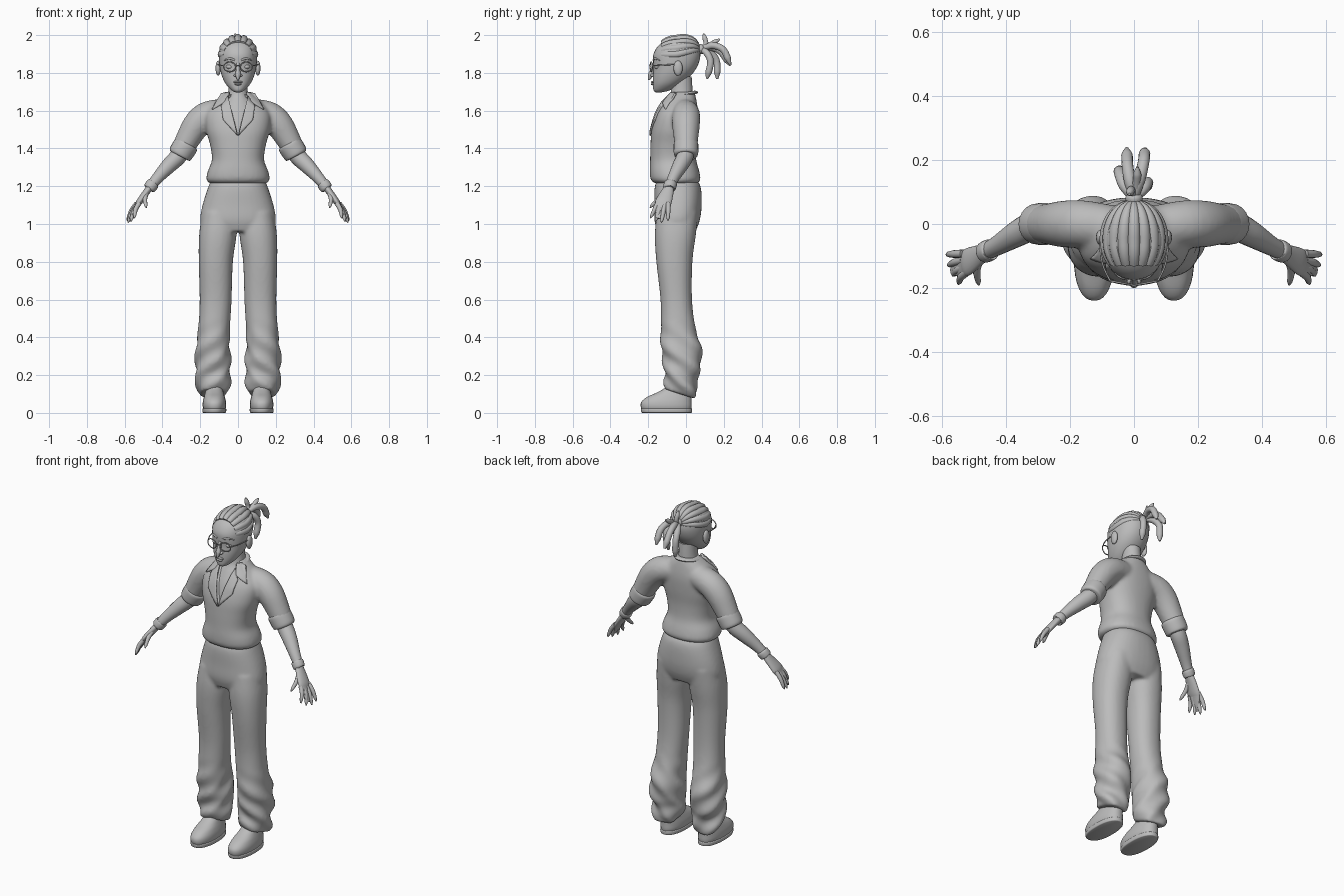
import bpy, bmesh, math
from mathutils import Vector, Matrix

cube = bpy.data.objects.get("Cube")
if cube:
    bpy.data.objects.remove(cube)

grey = bpy.data.materials.new("plain grey")
grey.use_nodes = True
COLOUR = (0.5, 0.5, 0.5, 1)
grey.diffuse_color = COLOUR
grey.node_tree.nodes["Principled BSDF"].inputs["Base Color"].default_value = COLOUR
X, Y, Z = Vector((1, 0, 0)), Vector((0, 1, 0)), Vector((0, 0, 1))


def interpolate(pts, steps):
    out = []
    for i in range(len(pts) - 1):
        quad = [pts[max(0, min(len(pts) - 1, i + k))] for k in (-1, 0, 1, 2)]
        for s in range(steps):
            t = s / steps
            out.append([b + .5 * t * (c - a + t * (2*a - 5*b + 4*c - d + t * (3*(b - c) + d - a)))
                        for a, b, c, d in zip(*quad)])
    return out + [list(pts[-1])]


def loft(bm, rings, ref=X, level=False, power=2, n=20, steps=4, tip=False, side=1):
    """Skin rings (x, y, z, a, b) across the path, or level ones."""
    rings = interpolate([r if len(r) == 5 else (*r, r[3]) for r in rings], steps)
    pos = [Vector(r[:3]) for r in rings]
    tang = [Z if level else (pos[min(i + 1, len(pos) - 1)] - pos[max(i - 1, 0)]).normalized()
            for i in range(len(pos))]
    if tip:
        a, b = rings[-1][3:]
        for k in (.4, .75, .95):
            pos.append(pos[len(rings) - 1] + tang[-1] * a * k)
            f = math.sqrt(1 - k * k)
            rings.append([*pos.pop(), a * f, b * f])
            pos.append(Vector(rings[-1][:3]))
            tang.append(tang[-1])
            pos_end = pos[-1]
            pos = pos[:-1] + [pos_end]
            if k < .95:
                rings[-1], keep = rings[-1], None
    loops = []
    for p, t, r in zip(pos, tang, rings):
        u = (ref - t * ref.dot(t)).normalized()
        v = t.cross(u)
        loop = []
        for k in range(n):
            w = math.tau * k / n
            c, s = math.cos(w), math.sin(w)
            q = p + u * math.copysign(abs(c) ** (2 / power), c) * max(r[3], .002) \
                + v * math.copysign(abs(s) ** (2 / power), s) * max(r[4], .002)
            loop.append(bm.verts.new((q.x * side, q.y, q.z)))
        loops.append(loop)
    for lo, hi in zip(loops, loops[1:]):
        for k in range(n):
            bm.faces.new((lo[k], lo[k - 1], hi[k - 1], hi[k]))
    bm.faces.new(loops[0])
    bm.faces.new(loops[-1])


def body(rows, cx=0):
    """Turn (height, half width, front, back) rows into level rings."""
    return [(cx, (f + b) / 2, z, w, (b - f) / 2) for z, w, f, b in rows]


def ball(bm, centre, size):
    mat = Matrix.Translation(centre) @ Matrix.Diagonal((*size, 1))
    bmesh.ops.create_uvsphere(bm, u_segments=20, v_segments=12, radius=1, matrix=mat)


def finish(name, bm, mirror=False, voxel=0, angle=50):
    bmesh.ops.recalc_face_normals(bm, faces=bm.faces)
    me = bpy.data.meshes.new(name)
    bm.to_mesh(me)
    bm.free()
    me.materials.append(grey)
    ob = bpy.data.objects.new(name, me)
    bpy.context.collection.objects.link(ob)
    bpy.ops.object.select_all(action='DESELECT')
    ob.select_set(True)
    bpy.context.view_layer.objects.active = ob
    bpy.ops.object.shade_smooth_by_angle(angle=math.radians(angle))
    if mirror:
        ob.modifiers.new("Mirror", 'MIRROR').use_mirror_merge = False
    if voxel:
        mod = ob.modifiers.new("Blend", 'REMESH')
        mod.mode, mod.voxel_size, mod.use_smooth_shade = 'VOXEL', voxel, True
        mod = ob.modifiers.new("Soften", 'SMOOTH')
        mod.factor, mod.iterations = .5, 6
    return ob


def tube(name, *paths, mirror=False, **kw):
    bm = bmesh.new()
    for path in paths:
        loft(bm, path, **kw)
    return finish(name, bm, mirror)


# Shirt: torso and sleeves blended together
SHIRT = [(1.215, .15, -.165, .06), (1.235, .168, -.187, .077), (1.28, .16, -.192, .07),
         (1.34, .138, -.19, .054), (1.42, .148, -.188, .052), (1.5, .17, -.182, .06),
         (1.58, .172, -.16, .064), (1.64, .13, -.13, .058), (1.68, .085, -.1, .05), (1.7, .06, -.08, .045)]
bm = bmesh.new()
loft(bm, body(SHIRT), level=True, power=2.3, n=40)
for side in (1, -1):
    loft(bm, [(.05, -.01, 1.6, .065), (.155, 0, 1.578, .074), (.215, 0, 1.53, .074),
              (.265, 0, 1.45, .065), (.298, 0, 1.385, .058)], ref=Y, side=side)
shirt = finish("shirt", bm, voxel=.01)

# Wedge that opens the neckline
bm = bmesh.new()
ends = [[bm.verts.new((x, y, z)) for x, z in ((0, 1.47), (.07, 1.74), (-.07, 1.74))] for y in (-.3, -.05)]
bm.faces.new(ends[0])
bm.faces.new(ends[1])
for k in range(3):
    bm.faces.new((ends[0][k], ends[0][k - 1], ends[1][k - 1], ends[1][k]))
cutter = finish("neckline_cutter", bm)
cutter.hide_render = True
cutter.display_type = 'WIRE'
cut = shirt.modifiers.new("Neckline", 'BOOLEAN')
cut.operation, cut.object, cut.solver = 'DIFFERENCE', cutter, 'EXACT'

# Neck and upper chest
tube("neck_and_chest", body([(1.42, .07, -.17, 0), (1.5, .09, -.165, 0), (1.58, .1, -.142, .01),
     (1.64, .08, -.11, .03), (1.69, .053, -.082, .035), (1.78, .048, -.075, .03)]), level=True, n=28)


def shirt_front(x, z):
    for lo, hi in zip(SHIRT, SHIRT[1:]):
        if lo[0] <= z <= hi[0]:
            t = (z - lo[0]) / (hi[0] - lo[0])
            _, w, f, b = [p + (q - p) * t for p, q in zip(lo, hi)]
            return (f + b) / 2 - (b - f) / 2 * (1 - min(abs(x) / w, .93) ** 2.3) ** .43 - .004
    return -.085


# Collar points and lapels laid on the shirt front
bm = bmesh.new()
for outline in ([(.045, 1.695), (.09, 1.69), (.135, 1.605), (.07, 1.645)],
                [(.052, 1.675), (.088, 1.625), (.078, 1.55), (.002, 1.467)]):
    bm.faces.new([bm.verts.new((x, 0, z)) for x, z in outline])
bmesh.ops.subdivide_edges(bm, edges=bm.edges[:], cuts=6, use_grid_fill=True)
for v in bm.verts:
    v.co.y = shirt_front(v.co.x, v.co.z)
lapels = finish("collar_lapels", bm, mirror=True)
thick = lapels.modifiers.new("Thickness", 'SOLIDIFY')
thick.thickness, thick.offset = .012, 0
tube("collar_stand", [(.058 * math.sin(a), -.02 + .066 * math.cos(a), 1.685 + .012 * math.cos(a), .009, .018)
                      for a in [math.radians(d) for d in range(-140, 141, 20)]], ref=Z, n=12, steps=2)

# Rolled sleeve cuffs, forearms and wristbands
tube("sleeve_cuff", [(.268, 0, 1.43, .055), (.273, 0, 1.422, .065), (.29, 0, 1.395, .066),
                     (.307, 0, 1.368, .063), (.311, 0, 1.361, .053)], ref=Y, mirror=True)
tube("forearm", [(.27, 0, 1.43, .045), (.315, -.005, 1.36, .045), (.365, -.03, 1.31, .041),
                 (.425, -.066, 1.245, .031), (.47, -.09, 1.19, .025)], ref=Y, mirror=True)
tube("wristband", [(.448, -.08, 1.217, .026), (.451, -.081, 1.213, .034), (.468, -.089, 1.19, .033),
                   (.471, -.09, 1.186, .025)], ref=Y, mirror=True)

# Hands
bm = bmesh.new()
loft(bm, [(.462, -.087, 1.2, .024, .02), (.488, -.1, 1.165, .034, .018), (.52, -.118, 1.12, .043, .017),
          (.532, -.125, 1.1, .04, .013)], ref=Y, tip=True)
for base, end in (((.535, -.093, 1.11), (.58, -.095, 1.035)), ((.534, -.113, 1.1), (.576, -.127, 1.025)),
                  ((.53, -.134, 1.1), (.563, -.156, 1.03)), ((.523, -.15, 1.11), (.547, -.18, 1.048)),
                  ((.485, -.115, 1.165), (.488, -.178, 1.1))):
    mid = [(p + q) / 2 for p, q in zip(base, end)]
    mid[0] += .006
    loft(bm, [(*base, .013), (*mid, .012), (*end, .009)], ref=Y, n=12, tip=True)
finish("hand", bm, mirror=True)

# Trousers: pelvis and creased legs blended together
bm = bmesh.new()
loft(bm, body([(1.25, .135, -.14, .04), (1.2, .156, -.165, .077), (1.1, .188, -.167, .083), (1.02, .2, -.167, .073),
               (.96, .18, -.15, .05)]), level=True, power=2.3, n=40)
LEG = [(1.06, .005, .19, -.155, .065), (.94, .008, .206, -.165, .052), (.8, .027, .208, -.157, .034),
       (.6, .034, .203, -.135, .032), (.45, .042, .21, -.133, .05), (.35, .044, .222, -.133, .08),
       (.25, .038, .226, -.12, .08), (.19, .04, .222, -.115, .055), (.14, .044, .22, -.115, .063),
       (.1, .055, .203, -.105, .048)]
for side in (1, -1):
    loft(bm, [((i + o) / 2, (f + b) / 2, z, (o - i) / 2, (b - f) / 2) for z, i, o, f, b in LEG],
         level=True, power=2.2, n=32, steps=6, side=side)
for v in bm.verts:
    x, y, z = v.co
    if z < .5:
        a = math.atan2(y + .02, abs(x) - .13)
        d = .009 * math.sin(z * 48 + 3 * a) * min(1, (.5 - z) * 5)
        v.co += Vector((math.copysign(math.cos(a), x), math.sin(a), 0)) * d
    if z < .3:
        v.co.z -= (y + .03) * .5 * (1 - z / .3)
finish("trousers", bm, voxel=.009)

# Shoes
tube("shoe", body([(.012, .056, -.232, .026), (.035, .062, -.24, .03), (.06, .061, -.235, .03), (.085, .055, -.205, .03),
                   (.11, .048, -.15, .026), (.14, .043, -.105, .02), (.2, .04, -.08, .015)], .125),
     level=True, power=2.3, n=32, mirror=True)
tube("shoe_sole", body([(0, .058, -.23, .027), (.004, .062, -.236, .031), (.02, .063, -.239, .032),
                        (.024, .058, -.234, .028)], .125), level=True, power=2.3, n=32, mirror=True)

# Head with nose, lips and ears
bm = bmesh.new()
loft(bm, body([(1.697, .012, -.16, -.13), (1.708, .034, -.172, -.085), (1.74, .064, -.175, -.03), (1.78, .084, -.175, .02),
               (1.82, .095, -.172, .052), (1.86, .1, -.174, .07), (1.9, .1, -.172, .076), (1.94, .092, -.15, .066),
               (1.97, .068, -.115, .035), (1.985, .035, -.085, -.005), (1.988, .01, -.06, -.03)]),
     level=True, power=2.15, n=36)
loft(bm, [(0, -.168, 1.85, .009), (0, -.177, 1.82, .011), (0, -.187, 1.79, .014)], n=12, tip=True)
for z, size in ((1.752, (.025, .011, .006)), (1.741, (.02, .012, .007))):
    ball(bm, (0, -.174, z), size)
for side in (1, -1):
    ball(bm, (side * .013, -.177, 1.787), (.01, .012, .008))
    ball(bm, (side * .105, -.042, 1.825), (.014, .024, .04))
finish("head", bm)
bm = bmesh.new()
ball(bm, (.042, -.15, 1.832), (.021, .017, .013))
finish("eye", bm, mirror=True)
tube("eyebrow", [(.018, -.172, 1.868, .005), (.045, -.163, 1.876, .006), (.073, -.138, 1.866, .003)],
     ref=Z, n=8, mirror=True)

# Glasses
rim = [(.044 + .032 * math.cos(a), -.184 + .006 * math.cos(a), 1.832 + .026 * math.sin(a), .003)
       for a in [math.tau * k / 24 for k in range(25)]]
tube("glasses_frame", rim, ref=Y, n=8, steps=1, mirror=True)
tube("glasses_temple", [(.075, -.178, 1.838, .003), (.1, -.12, 1.842, .003), (.108, -.03, 1.845, .003)],
     n=8, mirror=True)
tube("glasses_bridge", [(-.014, -.189, 1.836, .003), (0, -.192, 1.84, .003), (.014, -.189, 1.836, .003)], ref=Z, n=8)

# Braided rows swept from the hairline to the ponytail
rows = []
for k in range(-4, 5):
    phi, row = math.radians(k * 21), []
    for deg in range(48, 179, 13):
        t = math.radians(deg)
        y, s = -math.cos(t), math.sin(t)
        row.append((.088 * math.sin(phi) * s, -.047 + .115 * y, 1.888 + .094 * math.cos(phi) * s + .03 * max(y, 0),
                    .006 + .014 * s))
    rows.append(row)
tube("braid_rows", *rows, n=14, steps=2)

# Ponytail
tube("hair_tie", [(0, .066, 1.922, .02), (0, .074, 1.924, .026), (0, .086, 1.927, .026), (0, .094, 1.929, .02)])
root = (0, .08, 1.925, .013)
tube("ponytail_strands",
     *[[root, *[(*p, .018) for p in path]] for path in (
         [(.018, .14, 1.945), (.03, .195, 1.925), (.033, .22, 1.88)],
         [(-.012, .13, 1.935), (-.02, .18, 1.915), (-.022, .215, 1.87)],
         [(-.03, .12, 1.915), (-.045, .16, 1.87), (-.045, .165, 1.805)],
         [(.03, .11, 1.905), (.042, .13, 1.86), (.04, .12, 1.805)])],
     *[[root, *[(*p, .013) for p in path]] for path in (
         [(-.008, .105, 1.95), (-.012, .1, 1.982)], [(.008, .12, 1.945), (.01, .155, 1.965)])],
     n=14, tip=True)
